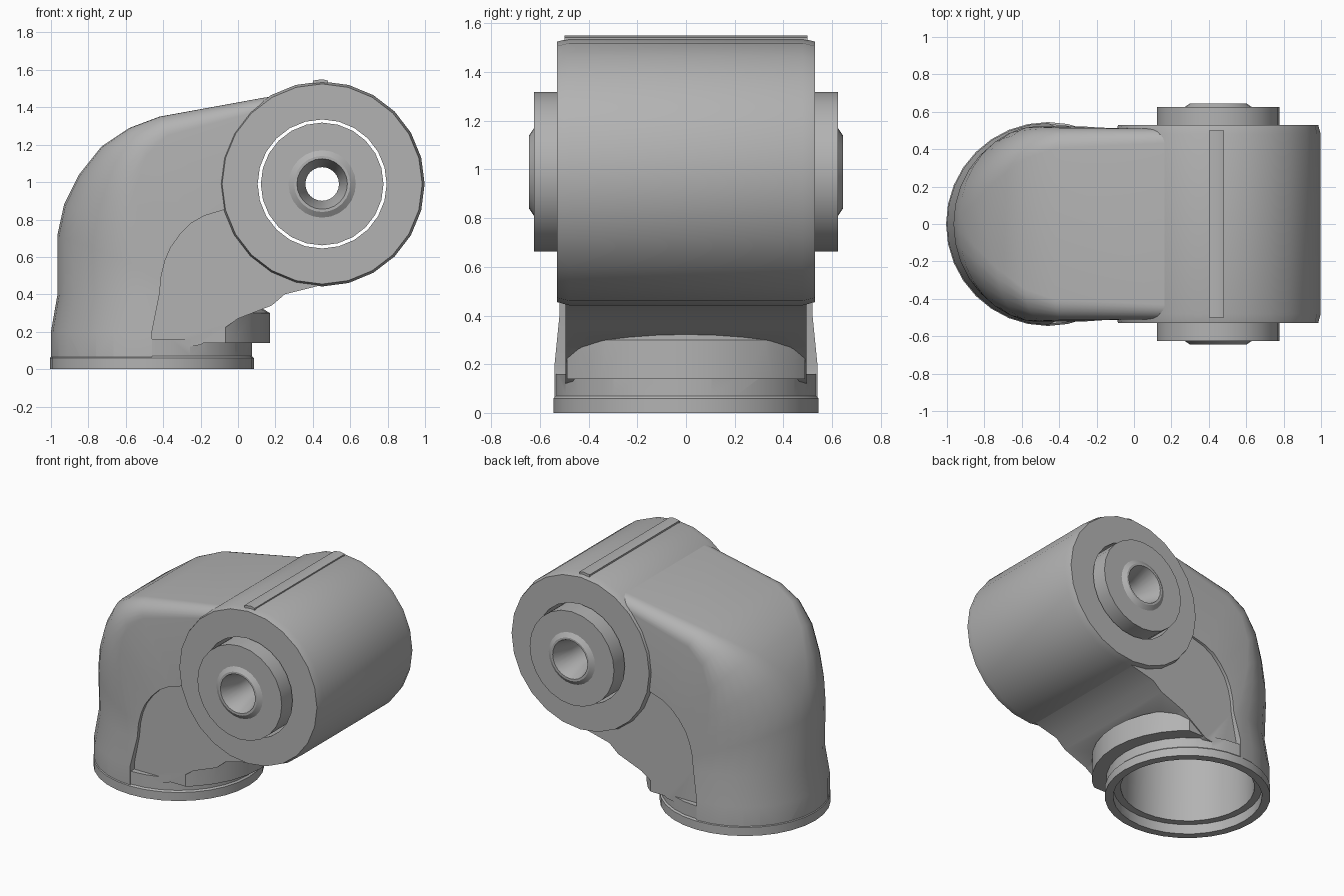
import bpy, bmesh
from math import sin, cos, pi, radians
from mathutils import Vector, Matrix

if "Cube" in bpy.data.objects:
    bpy.data.objects.remove(bpy.data.objects["Cube"])

GREY = bpy.data.materials.new("plain_grey")
GREY.use_nodes = True
tone = (0.45, 0.45, 0.45, 1)
GREY.diffuse_color = tone
GREY.node_tree.nodes["Principled BSDF"].inputs["Base Color"].default_value = tone

BASE_X = -0.46
BARREL = Vector((0.45, 0, 0.99))


def finish(name, bm):
    bmesh.ops.remove_doubles(bm, verts=bm.verts, dist=1e-4)
    bmesh.ops.recalc_face_normals(bm, faces=bm.faces)
    mesh = bpy.data.meshes.new(name)
    bm.to_mesh(mesh)
    bm.free()
    mesh.materials.append(GREY)
    ob = bpy.data.objects.new(name, mesh)
    bpy.context.collection.objects.link(ob)
    return ob


def skin(name, rings, closed=False):
    """Join equal rings of points into one closed skin."""
    bm = bmesh.new()
    loops = [[bm.verts.new(p) for p in ring] for ring in rings]
    n = len(loops[0])
    for a, b in zip(loops, loops[1:] + loops[:1] if closed else loops[1:]):
        for i in range(n):
            j = (i + 1) % n
            bm.faces.new((a[i], a[j], b[j], b[i]))
    if not closed:
        bm.faces.new(loops[0])
        bm.faces.new(loops[-1])
    return finish(name, bm)


def lathe(name, profile, centre, sides, sideways=False, closed=False):
    """Turn (radius, height) points about z, or about y when sideways."""
    rings = []
    turn = Matrix.Rotation(radians(90), 3, 'X') if sideways else Matrix.Identity(3)
    for r, h in profile:
        angles = [2 * pi * i / sides for i in range(sides)]
        rings.append([turn @ Vector((r * cos(a), r * sin(a), h)) + centre
                      for a in angles])
    return skin(name, rings, closed)


def prism(name, outline, half):
    return skin(name, [[(x, y, z) for x, z in outline] for y in (-half, half)])


def combine(target, other, operation):
    mod = target.modifiers.new("combine", 'BOOLEAN')
    mod.operation, mod.object, mod.solver = operation, other, 'EXACT'
    bpy.context.view_layer.objects.active = target
    bpy.ops.object.modifier_apply(modifier=mod.name)
    bpy.data.objects.remove(other)


def section(px, pz, qx, qz, half, radius, steps=8):
    """Outer point p, inner point q, with rounded outer corners."""
    p, q = Vector((px, 0, pz)), Vector((qx, 0, qz))
    length, out = (p - q).length, (p - q).normalized()
    side = [(0, half)]
    for i in range(steps + 1):
        a = pi / 2 * i / steps
        side.append((length - radius + radius * sin(a),
                     half - radius + radius * cos(a)))
    both = side + [(u, -y) for u, y in reversed(side)]
    return [q + out * u + Vector((0, y, 0)) for u, y in both]


# Elbow shell, round at the foot and flat-topped where it meets the barrel
elbow = skin("elbow_body", [section(*s) for s in (
    (-1.0, 0.03, -0.46, 0.03, 0.54, 0.54),
    (-1.0, 0.2, -0.46, 0.2, 0.54, 0.54),
    (-0.965, 0.4, -0.42, 0.4, 0.52, 0.52),
    (-0.965, 0.72, -0.41, 0.5, 0.52, 0.52),
    (-0.93, 0.88, -0.39, 0.58, 0.52, 0.48),
    (-0.85, 1.04, -0.36, 0.65, 0.52, 0.4),
    (-0.73, 1.19, -0.31, 0.72, 0.52, 0.28),
    (-0.58, 1.29, -0.25, 0.78, 0.52, 0.17),
    (-0.42, 1.35, -0.18, 0.82, 0.515, 0.11),
    (0.13, 1.45, -0.08, 0.85, 0.51, 0.08),
    (0.2, 1.46, 0.0, 0.87, 0.51, 0.08))])

# Recessed web under the barrel
web = prism("web", [(-0.5, 0.08), (-0.5, 0.55), (-0.3, 0.85), (0.02, 0.95),
                    (0.08, 0.75), (0.25, 0.56), (0.45, 0.5), (0.45, 0.45),
                    (0.25, 0.4), (0.18, 0.34), (0.0, 0.27), (-0.2, 0.13)], 0.495)

# Curved neck step, trimmed to the web width
foot = Vector((BASE_X, 0, 0))
neck = lathe("neck", [(0, 0.14), (0.63, 0.14), (0.63, 0.3), (0.5, 0.38), (0, 0.38)],
             foot, 32)
trim = prism("trim", [(-0.3, 0), (0.3, 0), (0.3, 0.6), (-0.3, 0.6)], 0.488)
combine(neck, trim, 'INTERSECT')

# Round socket collar
collar = lathe("collar", [(0, 0), (0.545, 0), (0.545, 0.06), (0.535, 0.07),
                          (0.535, 0.16), (0, 0.16)], foot, 32)
for part in (web, neck, collar):
    combine(elbow, part, 'UNION')

# Hollow socket with a stepped mouth
hollow = lathe("hollow", [(0, -0.1), (0.49, -0.1), (0.49, 0.07), (0.44, 0.07),
                          (0.43, 0.6), (0, 0.6)], foot, 32)
combine(elbow, hollow, 'DIFFERENCE')

# Hinge barrel, an open tube with eased ends
barrel = lathe("hinge_barrel", [(0.345, -0.53), (0.535, -0.53), (0.548, -0.48),
                                (0.548, 0.48), (0.535, 0.53), (0.345, 0.53)],
               BARREL, 24, True, True)

# Low seam ridge on top of the barrel
ridge = prism("seam_ridge", [(0.4, 1.5), (0.48, 1.5), (0.48, 1.543), (0.45, 1.55),
                             (0.4, 1.543)], 0.5)

# Bushing with flared bore and raised lips
half = [(0.09, 0.5), (0.135, 0.645), (0.15, 0.645), (0.18, 0.625), (0.328, 0.625)]
bushing = lathe("bushing", half + [(r, -h) for r, h in reversed(half)],
                BARREL, 24, True, True)

for ob in (elbow, barrel, ridge, bushing):
    bpy.ops.object.select_all(action='DESELECT')
    ob.select_set(True)
    bpy.context.view_layer.objects.active = ob
    bpy.ops.object.shade_smooth_by_angle(angle=radians(32))
